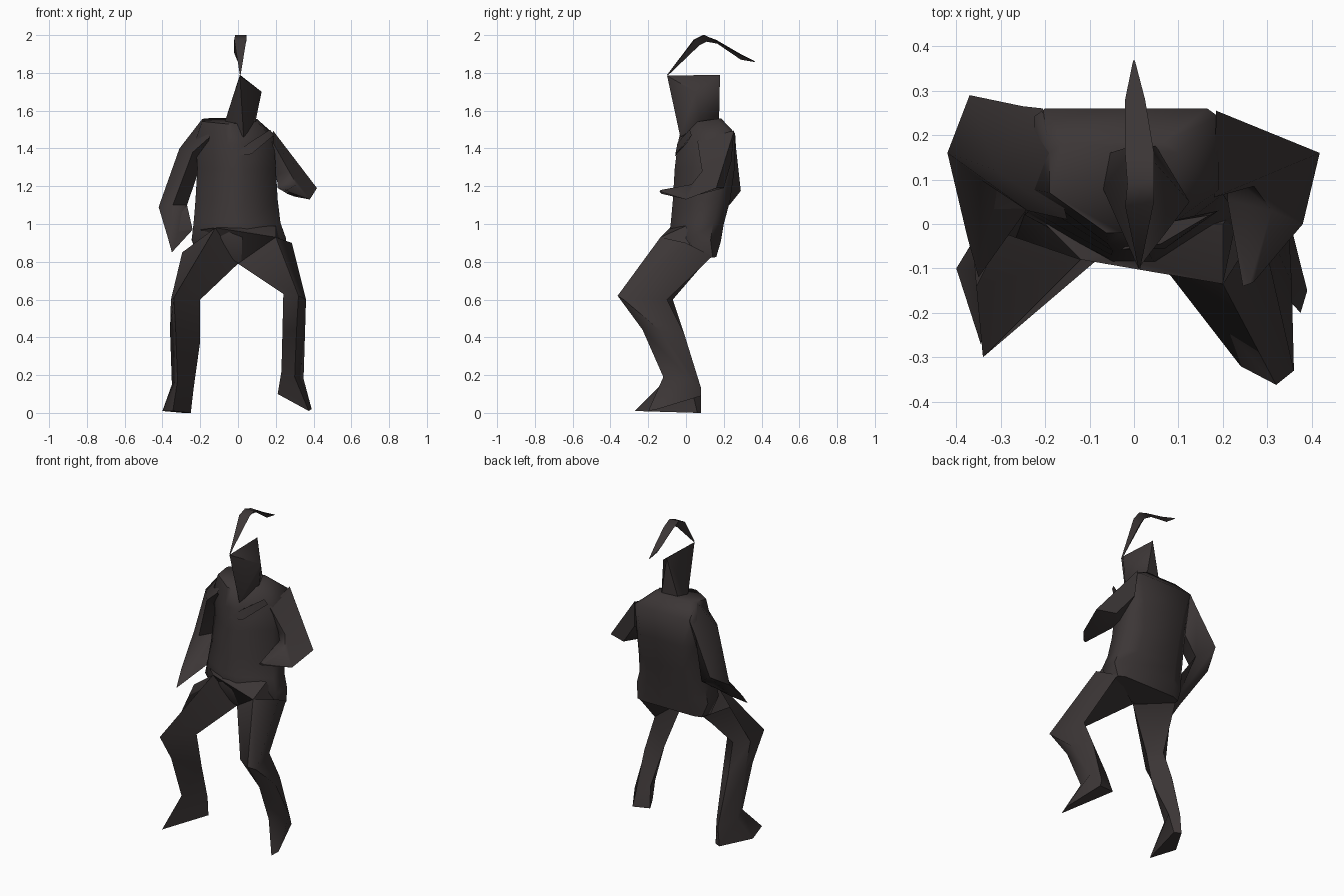
import bpy, bmesh, math

# One very dark warm grey for the whole figure
dark = bpy.data.materials.new("dark_charcoal")
dark.diffuse_color = (0.045, 0.037, 0.037, 1)


def finish(name, bm):
    bmesh.ops.recalc_face_normals(bm, faces=bm.faces)
    mesh = bpy.data.meshes.new(name)
    bm.to_mesh(mesh)
    bm.free()
    mesh.materials.append(dark)
    ob = bpy.data.objects.new(name, mesh)
    bpy.context.collection.objects.link(ob)
    bpy.ops.object.select_all(action='DESELECT')
    ob.select_set(True)
    bpy.context.view_layer.objects.active = ob
    bpy.ops.object.shade_smooth_by_angle(angle=math.radians(60))
    return ob


def loft(name, rings, cap_start=False):
    """Skin a body through cross-sections; starts buried in another part stay open."""
    bm = bmesh.new()
    loops = [[bm.verts.new(p) for p in ring] for ring in rings]
    n = len(rings[0])
    for a, b in zip(loops, loops[1:]):
        for i in range(n):
            j = (i + 1) % n
            bm.faces.new((a[i], a[j], b[j], b[i]))
    if cap_start:
        bm.faces.new(loops[0])
    bm.faces.new(loops[-1])
    return finish(name, bm)


def hull(name, points):
    """Faceted convex body around a few corner points."""
    bm = bmesh.new()
    for p in points:
        bm.verts.new(p)
    bmesh.ops.convex_hull(bm, input=bm.verts)
    return finish(name, bm)


def body_ring(x0, x1, y0, y1, z_front, z_back, kf=0.4, kb=0.2):
    """Eight-sided cross-section: broad chamfers in front, tighter ones behind."""
    w, d = x1 - x0, y1 - y0
    flat = [(x0 + w * kf, y0), (x1 - w * kf, y0), (x1, y0 + d * kf), (x1, y1 - d * kb),
            (x1 - w * kb, y1), (x0 + w * kb, y1), (x0, y1 - d * kb), (x0, y0 + d * kf)]
    return [(x, y, z_front + (z_back - z_front) * (y - y0) / d) for x, y in flat]


# Torso from seat to neckline
loft("torso", [
    body_ring(-0.21, 0.24, -0.02, 0.16, 0.80, 0.825, 0.4, 0.1),
    body_ring(-0.245, 0.255, -0.09, 0.185, 0.93, 0.91),
    body_ring(-0.235, 0.225, -0.08, 0.20, 1.01, 1.00),
    body_ring(-0.225, 0.21, -0.07, 0.235, 1.12, 1.13),
    body_ring(-0.215, 0.20, -0.06, 0.258, 1.29, 1.30, 0.4, 0.15),
    body_ring(-0.225, 0.19, -0.045, 0.26, 1.42, 1.48, 0.4, 0.06),
    body_ring(-0.19, 0.10, -0.02, 0.185, 1.53, 1.56, 0.44, 0.12),
], True)

# Lap joining belly and thighs
hull("lap", [(-0.12, -0.08, 0.98), (0.20, -0.135, 0.93), (0.0, -0.085, 0.98),
             (0.0, -0.01, 0.79), (0.24, 0.05, 0.86), (0.20, 0.0, 0.99), (-0.2, 0.0, 0.97)])

# Collar flap crossing the chest
hull("collar_flap", [(0.17, 0.02, 1.50), (0.19, 0.03, 1.47), (0.07, -0.055, 1.37),
                     (-0.03, -0.058, 1.36), (0.06, -0.045, 1.43), (0.05, 0.0, 1.42)])

# Angular head with a sloping top and pointed chin
hull("head", [(0.01, -0.10, 1.785), (0.01, 0.18, 1.79), (0.125, 0.05, 1.70),
              (-0.07, 0.08, 1.54), (0.03, -0.03, 1.46), (0.09, 0.08, 1.53),
              (0.05, 0.175, 1.55), (-0.055, 0.16, 1.55)])

# Curved crest above the head, narrow at both ends
loft("crest", [
    [(0.010, -0.10, 1.79), (0.014, -0.10, 1.79), (0.012, -0.095, 1.787)],
    [(-0.02, 0.04, 1.975), (0.045, 0.05, 1.98), (0.015, 0.07, 1.945)],
    [(-0.015, 0.09, 2.0), (0.045, 0.10, 2.0), (0.015, 0.11, 1.965)],
    [(-0.02, 0.16, 1.975), (0.045, 0.16, 1.97), (0.01, 0.165, 1.955)],
    [(-0.02, 0.28, 1.905), (0.025, 0.28, 1.90), (0.0, 0.29, 1.87)],
    [(-0.002, 0.368, 1.86), (0.002, 0.368, 1.86), (0.0, 0.36, 1.858)],
], True)

# Limb sections run front, outer, back, inner
# Right leg: hip, knee, calf, ankle, sole
loft("right_leg", [
    [(-0.12, -0.08, 0.98), (-0.295, -0.02, 0.85), (-0.21, 0.12, 0.82), (0.0, -0.01, 0.79)],
    [(-0.34, -0.30, 0.61), (-0.355, -0.14, 0.60), (-0.28, -0.07, 0.60), (-0.20, -0.13, 0.60)],
    [(-0.33, -0.20, 0.44), (-0.36, -0.08, 0.44), (-0.29, -0.01, 0.42), (-0.20, -0.08, 0.38)],
    [(-0.32, -0.11, 0.17), (-0.35, -0.02, 0.15), (-0.28, 0.08, 0.12), (-0.235, 0.03, 0.13)],
    [(-0.345, -0.27, 0.01), (-0.40, -0.10, 0.01), (-0.29, 0.08, 0.0), (-0.25, 0.06, 0.0)],
])

# Left leg: hip, knee, calf, ankle, sole
loft("left_leg", [
    [(0.20, -0.135, 0.93), (0.285, 0.0, 0.90), (0.24, 0.14, 0.83), (0.0, -0.01, 0.79)],
    [(0.32, -0.362, 0.62), (0.36, -0.33, 0.60), (0.29, -0.10, 0.60), (0.24, -0.32, 0.63)],
    [(0.31, -0.23, 0.44), (0.355, -0.13, 0.43), (0.30, -0.01, 0.42), (0.235, -0.12, 0.42)],
    [(0.30, -0.12, 0.19), (0.347, 0.02, 0.18), (0.31, 0.08, 0.13), (0.23, 0.03, 0.22)],
    [(0.375, -0.20, 0.01), (0.39, -0.15, 0.02), (0.32, 0.08, 0.09), (0.21, 0.06, 0.10)],
])

# Right arm hanging down: shoulder, upper arm, elbow, hand
loft("right_arm", [
    [(-0.15, 0.01, 1.46), (-0.19, 0.16, 1.555), (-0.205, 0.26, 1.48), (-0.20, 0.17, 1.27)],
    [(-0.24, 0.03, 1.38), (-0.31, 0.12, 1.40), (-0.25, 0.265, 1.40), (-0.215, 0.19, 1.26)],
    [(-0.345, 0.10, 1.10), (-0.42, 0.16, 1.09), (-0.37, 0.29, 1.175), (-0.27, 0.23, 1.10)],
    [(-0.35, -0.12, 0.85), (-0.375, -0.03, 0.94), (-0.32, 0.0, 0.93), (-0.24, 0.035, 0.97)],
])

# Left arm bent forward: shoulder, elbow, wrist, hand tip
loft("left_arm", [
    [(0.18, 0.06, 1.44), (0.185, 0.255, 1.495), (0.195, 0.24, 1.33), (0.20, 0.12, 1.26)],
    [(0.27, 0.085, 1.28), (0.418, 0.16, 1.19), (0.30, 0.20, 1.19), (0.21, 0.12, 1.21)],
    [(0.31, 0.03, 1.21), (0.38, 0.0, 1.13), (0.30, 0.03, 1.145), (0.21, 0.055, 1.19)],
    [(0.26, -0.135, 1.18), (0.27, -0.13, 1.17), (0.26, -0.13, 1.16), (0.245, -0.14, 1.17)],
])
